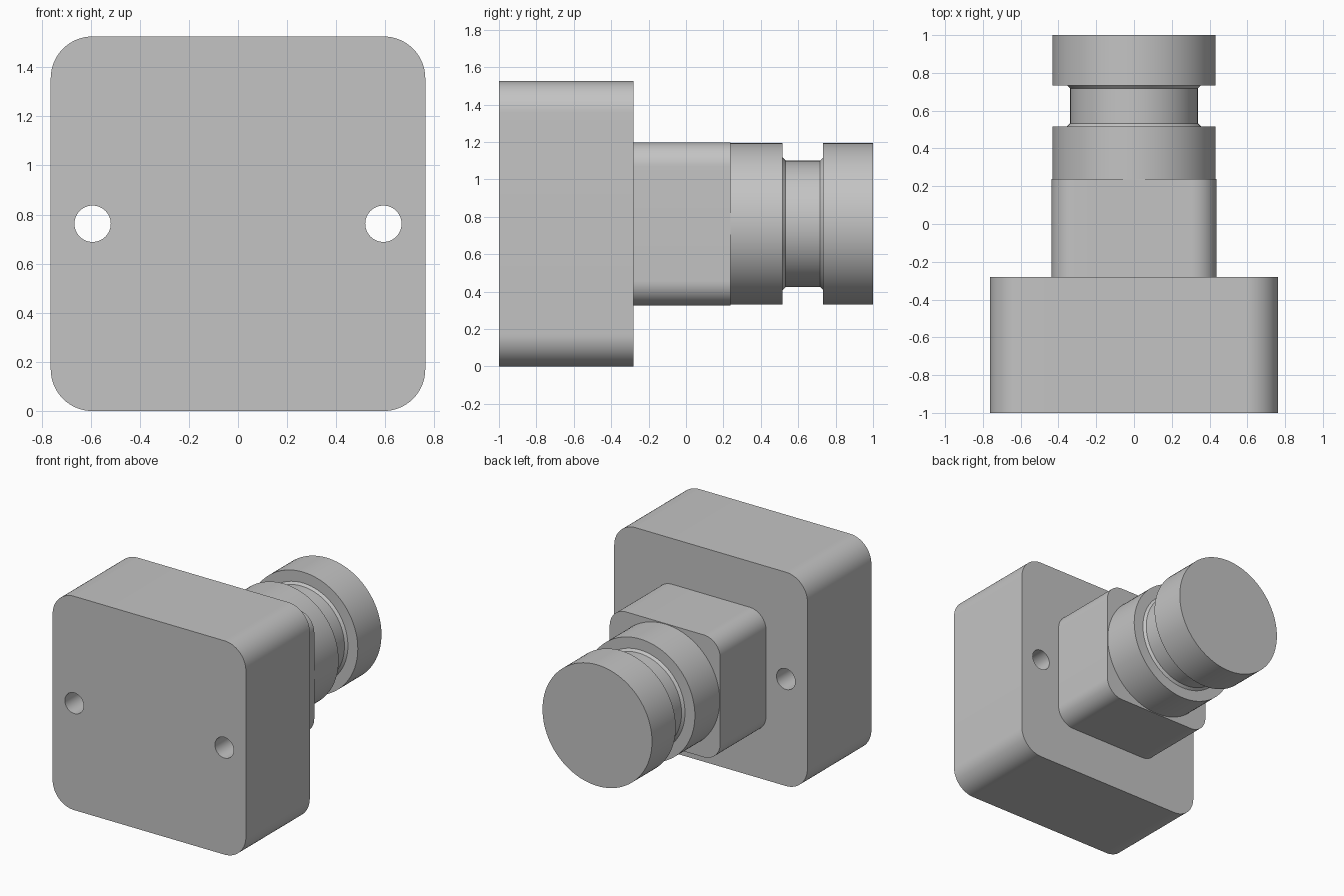
import bpy, bmesh, math
from mathutils import Matrix

cube = bpy.data.objects.get("Cube")
if cube:
    bpy.data.objects.remove(cube, do_unlink=True)

CENTRE_Z = 0.7625

grey = bpy.data.materials.new("plain_grey")
grey.use_nodes = True
colour = (0.55, 0.55, 0.55, 1)
grey.diffuse_color = colour
grey.node_tree.nodes["Principled BSDF"].inputs["Base Color"].default_value = colour


def finish(name, bm):
    bmesh.ops.recalc_face_normals(bm, faces=bm.faces[:])
    mesh = bpy.data.meshes.new(name)
    bm.to_mesh(mesh)
    bm.free()
    obj = bpy.data.objects.new(name, mesh)
    bpy.context.collection.objects.link(obj)
    obj.data.materials.append(grey)
    return obj


def smooth(obj):
    bpy.ops.object.select_all(action='DESELECT')
    obj.select_set(True)
    bpy.context.view_layer.objects.active = obj
    bpy.ops.object.shade_smooth_by_angle(angle=math.radians(30))


def rounded_block(name, half, radius, y0, y1, steps=16):
    """Square with rounded corners, extruded along y."""
    bm = bmesh.new()
    verts = []
    for q, (sx, sz) in enumerate(((1, 1), (-1, 1), (-1, -1), (1, -1))):
        for i in range(steps + 1):
            a = math.pi / 2 * (q + i / steps)
            x = sx * (half - radius) + radius * math.cos(a)
            z = sz * (half - radius) + radius * math.sin(a)
            verts.append(bm.verts.new((x, y0, CENTRE_Z + z)))
    face = bm.faces.new(verts)
    ext = bmesh.ops.extrude_face_region(bm, geom=[face], use_keep_orig=True)
    moved = [v for v in ext["geom"] if isinstance(v, bmesh.types.BMVert)]
    bmesh.ops.translate(bm, verts=moved, vec=(0, y1 - y0, 0))
    return finish(name, bm)


def turned(name, profile, segments=96):
    """Solid of revolution around y from (radius, y) pairs, with flat caps."""
    bm = bmesh.new()
    rings = []
    for r, y in profile:
        rings.append([bm.verts.new((r * math.cos(2 * math.pi * i / segments), y,
                                    CENTRE_Z + r * math.sin(2 * math.pi * i / segments)))
                      for i in range(segments)])
    for a, b in zip(rings, rings[1:]):
        for i in range(segments):
            j = (i + 1) % segments
            bm.faces.new((a[i], a[j], b[j], b[i]))
    bm.faces.new(rings[0])
    bm.faces.new(rings[-1])
    return finish(name, bm)


# Base block with two through holes
base = rounded_block("base_block", 0.7625, 0.17, -1.0, -0.28)
for side in (-1, 1):
    bm = bmesh.new()
    bmesh.ops.create_cone(bm, cap_ends=True, segments=48, radius1=0.074, radius2=0.074, depth=2,
                          matrix=Matrix.Translation((side * 0.592, -0.64, CENTRE_Z))
                          @ Matrix.Rotation(math.pi / 2, 4, 'X'))
    cutter = finish("hole_cutter", bm)
    cutter.hide_render = True
    mod = base.modifiers.new("hole", 'BOOLEAN')
    mod.object = cutter
    mod.operation = 'DIFFERENCE'
    mod.solver = 'EXACT'
    bpy.context.view_layer.objects.active = base
    bpy.ops.object.modifier_apply(modifier=mod.name)
    bpy.data.objects.remove(cutter, do_unlink=True)
smooth(base)

# Square neck
smooth(rounded_block("square_neck", 0.436, 0.13, -0.28, 0.237))

# Round knob with a necked groove
R, G, C = 0.432, 0.338, 0.016
smooth(turned("round_knob", [
    (R, 0.237), (R, 0.517), (G + C, 0.517), (G, 0.517 + C),
    (G, 0.733 - C), (G + C, 0.733), (R, 0.733), (R, 1.0)]))
